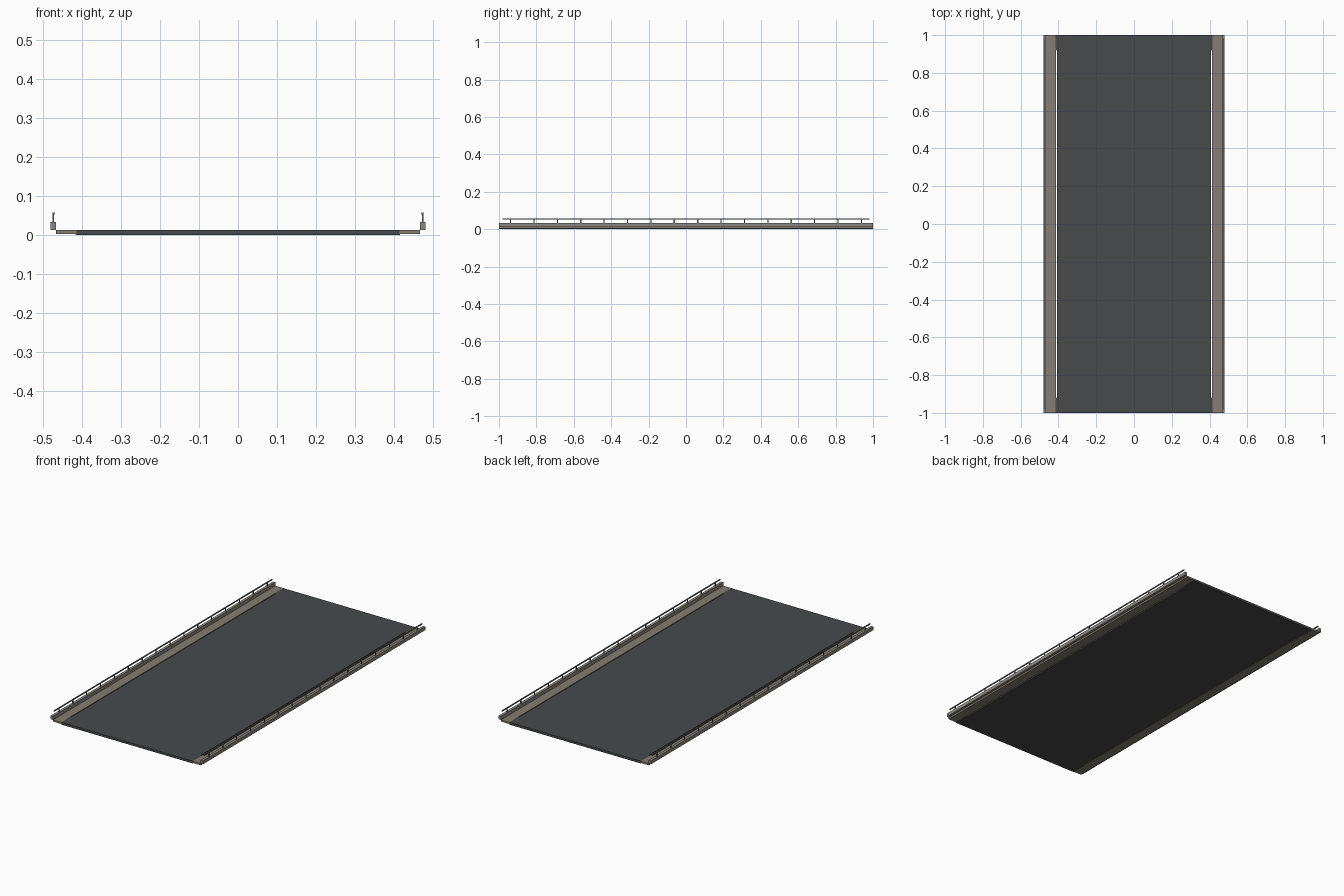
import bpy

if "Cube" in bpy.data.objects:
    bpy.data.objects.remove(bpy.data.objects["Cube"])


def material(name, rgb):
    m = bpy.data.materials.new(name)
    m.diffuse_color = (*rgb, 1)
    m.use_nodes = True
    m.node_tree.nodes["Principled BSDF"].inputs["Base Color"].default_value = m.diffuse_color
    return m


asphalt = material("asphalt", (0.065, 0.067, 0.07))
paving = material("paving", (0.23, 0.21, 0.175))
concrete = material("concrete", (0.26, 0.25, 0.23))
steel = material("steel", (0.16, 0.17, 0.18))


def box(name, x, y, z, mat):
    """Box from (min, max) pairs."""
    bpy.ops.mesh.primitive_cube_add(
        size=1, location=[(a + b) / 2 for a, b in (x, y, z)])
    ob = bpy.context.object
    ob.name = name
    ob.scale = [b - a for a, b in (x, y, z)]
    bpy.ops.object.transform_apply(location=True, rotation=False, scale=True)
    ob.data.materials.append(mat)
    return ob


def mirror(ob, y=False):
    m = ob.modifiers.new("mirror", 'MIRROR')
    m.use_axis = (True, y, False)
    origin = ob.location.copy()
    if origin.length > 0:
        ob.data.transform(ob.matrix_world)
        ob.location = (0, 0, 0)


# Road deck, with narrow drainage slots left open along both edges
box("road_deck", (-0.408, 0.408), (-1, 1), (0, 0.013), asphalt)
mirror(box("deck_corner", (0.408, 0.415), (0.92, 1), (0, 0.013), asphalt), True)

# Pavements and parapets along both sides
mirror(box("pavement", (0.413, 0.466), (-1, 1), (0.003, 0.013), paving))
mirror(box("parapet", (0.465, 0.48), (-1, 1), (0.013, 0.033), concrete))

# Handrails on evenly spaced posts
mirror(box("handrail", (0.470, 0.475), (-0.982, 0.982), (0.051, 0.057), steel))
for i in range(16):
    y = -0.9375 + 0.125 * i
    mirror(box("rail_post", (0.471, 0.474), (y - 0.003, y + 0.003),
               (0.032, 0.052), steel))
